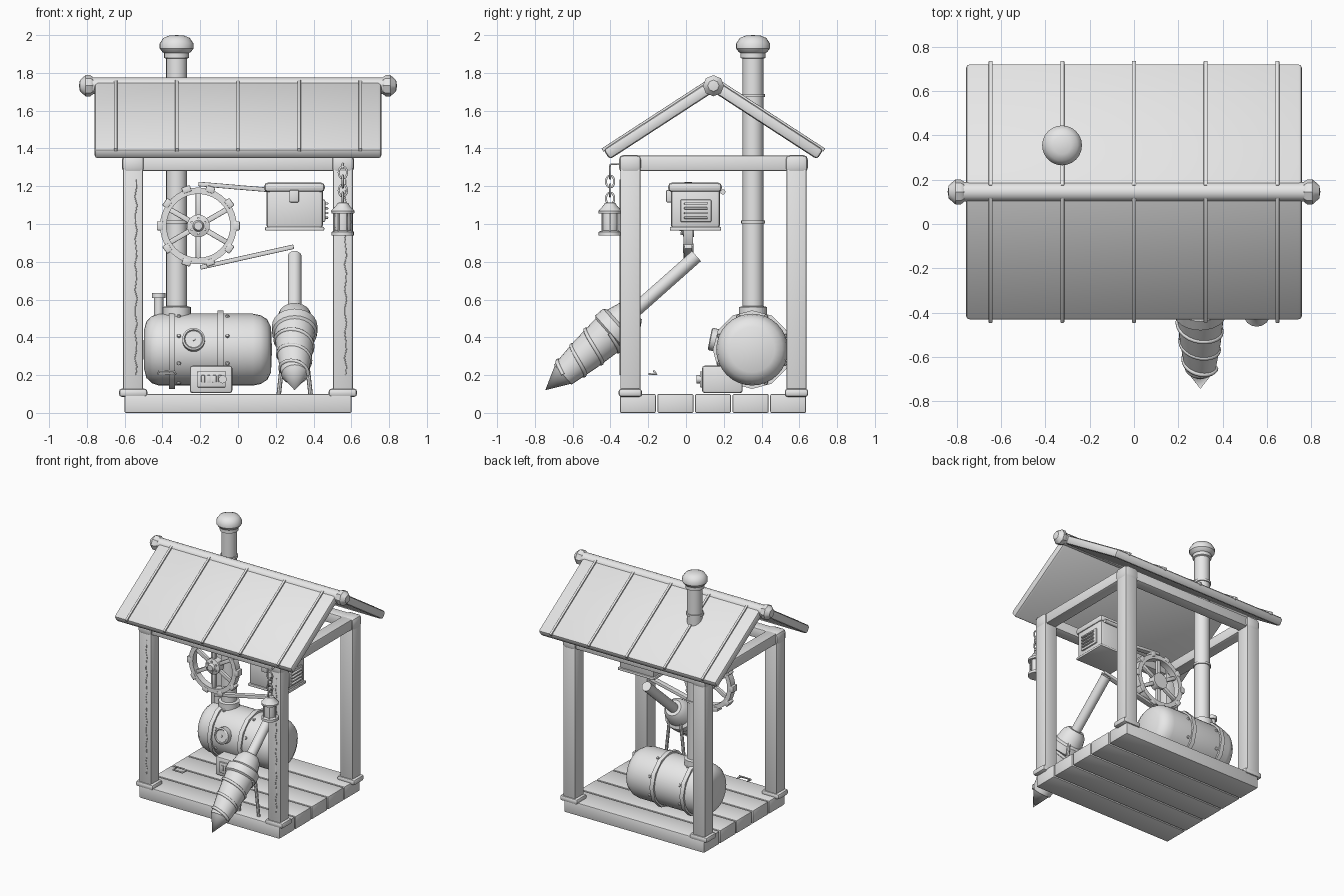
import bpy, bmesh, math
from mathutils import Vector, Matrix

cube = bpy.data.objects.get("Cube")
if cube:
    bpy.data.objects.remove(cube)

grey = bpy.data.materials.new("plain_grey")
grey.use_nodes = True
grey.diffuse_color = (0.8, 0.8, 0.8, 1)
grey.node_tree.nodes["Principled BSDF"].inputs["Base Color"].default_value = (0.8, 0.8, 0.8, 1)
X, Y, Z = Vector((1, 0, 0)), Vector((0, 1, 0)), Vector((0, 0, 1))


def finish(name, bm, matrix=Matrix(), angle=35):
    bmesh.ops.recalc_face_normals(bm, faces=bm.faces)
    me = bpy.data.meshes.new(name)
    bm.to_mesh(me)
    bm.free()
    me.materials.append(grey)
    me.shade_smooth()
    me.set_sharp_from_angle(angle=math.radians(angle))
    ob = bpy.data.objects.new(name, me)
    ob.matrix_world = matrix
    bpy.context.collection.objects.link(ob)
    return ob


def box(name, x, y, z, bevel=0.01, matrix=Matrix()):
    """Bevelled box from three (min, max) ranges."""
    bm = bmesh.new()
    size = Matrix.Diagonal((x[1] - x[0], y[1] - y[0], z[1] - z[0], 1))
    mid = Matrix.Translation(((x[0] + x[1]) / 2, (y[0] + y[1]) / 2, (z[0] + z[1]) / 2))
    bmesh.ops.create_cube(bm, size=1, matrix=mid @ size)
    if bevel:
        bmesh.ops.bevel(bm, geom=bm.edges[:], offset=bevel, segments=2, profile=0.5, affect='EDGES')
    return finish(name, bm, matrix)


def lathe(name, profile, origin=(0, 0, 0), axis=Z, sides=24):
    """Spin (radius, height) points about an axis."""
    bm = bmesh.new()
    verts = [bm.verts.new((r, 0, h)) for r, h in profile]
    edges = [bm.edges.new(pair) for pair in zip(verts, verts[1:])]
    bmesh.ops.spin(bm, geom=verts + edges, axis=Z, cent=(0, 0, 0), steps=sides, angle=math.tau)
    bmesh.ops.remove_doubles(bm, verts=bm.verts, dist=0.0005)
    turn = Z.rotation_difference(Vector(axis)).to_matrix().to_4x4()
    return finish(name, bm, Matrix.Translation(origin) @ turn)


def rod(name, a, b, r, sides=12):
    a, b = Vector(a), Vector(b)
    n = (b - a).length
    return lathe(name, [(0, 0), (r, 0), (r, n), (0, n)], a, b - a, sides)


def ring(name, origin, axis, radius, half_width, height, sides=24):
    return lathe(name, [(radius - height, -half_width), (radius, -half_width), (radius, half_width),
                        (radius - height, half_width), (radius - height, -half_width)], origin, axis, sides)


def wire(name, points, r, cyclic=False):
    cu = bpy.data.curves.new(name, 'CURVE')
    cu.dimensions = '3D'
    cu.bevel_depth, cu.bevel_resolution, cu.use_fill_caps = r, 1, True
    sp = cu.splines.new('POLY')
    sp.points.add(len(points) - 1)
    for p, co in zip(sp.points, points):
        p.co = (*co, 1)
    sp.use_cyclic_u = cyclic
    cu.materials.append(grey)
    ob = bpy.data.objects.new(name, cu)
    bpy.context.collection.objects.link(ob)
    return ob


# Floor planks
for i in range(5):
    y0 = -0.35 + i * 0.199
    box("floor_plank", (-0.6, 0.6), (y0, y0 + 0.19), (0, 0.1), 0.007)

# Posts with foot collars and rounded corner joints
for x in (-0.555, 0.555):
    for y in (-0.295, 0.585):
        box("post", (x - 0.053, x + 0.053), (y - 0.053, y + 0.053), (0.09, 1.34), 0.008)
        box("post_collar", (x - 0.075, x + 0.075), (y - 0.062, y + 0.062), (0.085, 0.128), 0.015)
        box("corner_joint", (x - 0.06, x + 0.06), (y - 0.06, y + 0.06), (1.272, 1.366), 0.025)
    # Cracks in the front posts
    wire("post_crack", [(x + 0.015 + 0.006 * math.sin(i * 2.3), -0.348, 0.2 + i * 0.045) for i in range(24)], 0.003)
    box("side_beam", (x - 0.045, x + 0.045), (-0.3, 0.59), (1.28, 1.362))
for y in (-0.295, 0.585):
    box("cross_beam", (-0.56, 0.56), (y - 0.045, y + 0.045), (1.28, 1.358))

# Roof slopes with battens
pitch = math.radians(33)
for side in (-1, 1):
    m = Matrix.Translation((0, 0.145, 1.772)) @ Matrix.Rotation(-side * pitch, 4, 'X')
    span = sorted((side * 0.005, side * 0.695))
    box("roof_panel", (-0.76, 0.76), span, (-0.062, 0), 0.018, m)
    for x in (-0.648, -0.324, 0, 0.324, 0.648):
        box("roof_batten", (x - 0.009, x + 0.009), sorted((side * 0.03, side * 0.7)), (-0.01, 0.01), 0.003, m)

# Ridge pole and its end knobs
rod("ridge_pole", (-0.79, 0.145, 1.732), (0.79, 0.145, 1.732), 0.044, 12)
for s in (-1, 1):
    lathe("ridge_knob", [(0, 0), (0.045, 0), (0.056, 0.015), (0.056, 0.04), (0.03, 0.07), (0, 0.075)],
          (s * 0.767, 0.145, 1.732), X * s, 8)

# Chimney
cx, cy = -0.325, 0.355
lathe("chimney", [(0, 0.5), (0.075, 0.5), (0.075, 0.56), (0.055, 0.565), (0.055, 1.875), (0.066, 1.88),
                  (0.066, 1.905), (0.075, 1.91), (0.09, 1.93), (0.09, 1.955), (0.07, 1.985),
                  (0.04, 1.997), (0, 2)], (cx, cy, 0))
for z in (1.01, 1.68):
    ring("chimney_band", (cx, cy, z), Z, 0.063, 0.008, 0.012)

# Boiler tank lying along x
by, bz = 0.35, 0.335
lathe("boiler", [(0, -0.5), (0.1, -0.498), (0.15, -0.485), (0.178, -0.455), (0.19, -0.42), (0.19, 0.08),
                 (0.182, 0.12), (0.16, 0.155), (0.12, 0.175), (0, 0.18)], (0, by, bz), X, 32)
for x in (-0.35, -0.093):
    ring("boiler_band", (x, by, bz), X, 0.208, 0.016, 0.025, 12)
    for i in range(8):
        a = (i + 0.5) * math.tau / 8
        d = Vector((0, math.cos(a), math.sin(a)))
        lathe("rivet", [(0, 0.012), (0.008, 0.01), (0.012, 0), (0.012, -0.01)],
              Vector((x + 0.037, by, bz)) + d * 0.188, d, 8)
rod("relief_pipe", (-0.42, 0.35, 0.5), (-0.42, 0.35, 0.62), 0.025, 16)
rod("relief_cap", (-0.42, 0.35, 0.608), (-0.42, 0.35, 0.635), 0.036, 16)

# Pressure gauge
aim = Vector((0, -1, 0.2)).normalized()
lathe("gauge", [(0, 0.028), (0.045, 0.028), (0.05, 0.035), (0.06, 0.03), (0.06, -0.02)],
      (-0.235, 0.16, 0.385), aim, 24)
lathe("gauge_pin", [(0, 0.036), (0.009, 0.034), (0.01, 0.02)], (-0.235, 0.16, 0.385), aim, 10)

# Firebox with door, slots and a latch
box("firebox", (-0.255, -0.03), (0.085, 0.3), (0.105, 0.25), 0.014)
box("firebox_door", (-0.215, -0.065), (0.073, 0.09), (0.135, 0.22), 0.006)
for i in range(4):
    x = -0.185 + i * 0.03
    box("door_bar", (x - 0.01, x + 0.01), (0.066, 0.08), (0.16, 0.2), 0.004)
rod("door_latch", (-0.082, 0.055, 0.178), (-0.082, 0.08, 0.178), 0.022)

# Small loop handle above the floor
wire("loop_handle", [(-0.42, -0.155, 0.205), (-0.42, -0.17, 0.222), (-0.34, -0.17, 0.222),
                     (-0.33, -0.155, 0.205), (-0.34, -0.195, 0.205), (-0.42, -0.195, 0.205)], 0.006, True)

# Flywheel with spokes, rim lugs and hub
hub = Vector((-0.21, 0.012, 0.99))
ring("flywheel_rim", hub, Y, 0.203, 0.025, 0.034, 40)
for i in range(10):
    m = Matrix.Translation(hub) @ Matrix.Rotation((i + 0.5) * math.tau / 10, 4, 'Y')
    box("rim_lug", (-0.024, 0.024), (-0.028, 0.028), (0.185, 0.22), 0.006, m)
for i in range(6):
    m = Matrix.Translation(hub) @ Matrix.Rotation(i * math.tau / 6, 4, 'Y')
    box("spoke", (-0.014, 0.014), (-0.012, 0.012), (0.03, 0.178), 0.004, m)
    rod("hub_bolt", m @ Vector((0, -0.04, 0.04)), m @ Vector((0, 0, 0.04)), 0.008, 6)
lathe("flywheel_hub", [(0, -0.03), (0.06, -0.03), (0.06, 0.025), (0.03, 0.035), (0.022, 0.055), (0, 0.055)], hub, -Y)

# Drive belts
for a, b in (((-0.21, 1.212), (0.17, 1.18)), ((-0.2, 0.77), (0.295, 0.88))):
    d = Vector((b[0] - a[0], 0, b[1] - a[1]))
    turn = X.rotation_difference(d).to_matrix().to_4x4()
    box("drive_belt", (0, d.length), (-0.02, 0.02), (-0.012, 0.012), 0.004,
        Matrix.Translation((a[0], 0.012, a[1])) @ turn)

# Generator housing with lid, latch and side grille
box("generator_body", (0.15, 0.45), (-0.08, 0.18), (0.975, 1.19), 0.02)
box("generator_foot", (0.143, 0.457), (-0.086, 0.186), (0.965, 0.985), 0.006)
box("generator_lid", (0.138, 0.46), (-0.095, 0.19), (1.168, 1.22), 0.022)
box("lid_latch", (0.272, 0.322), (-0.105, -0.07), (1.115, 1.18), 0.006)
rod("lid_hinge", (0.17, 0.195, 1.17), (0.43, 0.195, 1.17), 0.014)
box("grille_frame", (0.445, 0.462), (-0.03, 0.135), (1.01, 1.13), 0.008)
for i in range(4):
    z = 1.033 + i * 0.025
    box("grille_slat", (0.455, 0.478), (-0.01, 0.115), (z - 0.006, z + 0.006), 0.004)

# Hanging lantern
lx, ly = 0.555, -0.402
lathe("lantern_base", [(0, 0.938), (0.06, 0.938), (0.06, 0.958), (0.045, 0.965), (0, 0.965)], (lx, ly, 0), Z, 16)
lathe("lantern_glass", [(0.042, 0.96), (0.046, 1.01), (0.042, 1.065)], (lx, ly, 0), Z, 16)
lathe("lantern_cap", [(0, 1.055), (0.06, 1.055), (0.062, 1.07), (0.035, 1.098), (0.028, 1.112), (0, 1.115)],
      (lx, ly, 0), Z, 16)
for i in range(6):
    a = i * math.tau / 6
    p = Vector((lx + 0.047 * math.cos(a), ly + 0.047 * math.sin(a), 0.95))
    rod("lantern_bar", p, p + Z * 0.115, 0.005, 6)

# Chain of alternating links
for i, z in enumerate((1.135, 1.178, 1.225, 1.272)):
    side = Y if i % 2 == 0 else X
    wire("chain_link", [Vector((lx, ly, z)) + side * 0.022 * math.cos(t * math.tau / 16)
                        + Z * 0.032 * math.sin(t * math.tau / 16) for t in range(16)], 0.006, True)
wire("chain_hook", [(lx, ly, 1.295), (lx, ly, 1.315), (lx, -0.34, 1.318)], 0.006)

# Drill on its slanted shaft
tip = Vector((0.3, -0.745, 0.12))
axis = Vector((0, 0.8, 0.71)).normalized()
lathe("drill_head", [(0, 0), (0.062, 0.12), (0.07, 0.125), (0.092, 0.28), (0.107, 0.45), (0.12, 0.46),
                     (0.12, 0.515), (0.1, 0.53), (0.085, 0.6), (0.06, 0.63), (0, 0.63)], tip, axis)
rod("drill_shaft", tip + axis * 0.6, tip + axis * 1.07, 0.036, 20)
up = X.cross(axis)
thread = []
for i in range(73):
    t = i / 72
    r, a = 0.07 + 0.038 * t, t * 3 * math.tau
    thread.append(tip + axis * (0.125 + 0.33 * t) + X * r * math.cos(a) + up * r * math.sin(a))
wire("drill_thread", thread, 0.011)

# Splayed legs holding the drill
for s in (-1, 1):
    rod("drill_leg", (0.3 + s * 0.085, -0.295, 0.09), (0.3 + s * 0.04, -0.295, 0.5), 0.012, 8)
